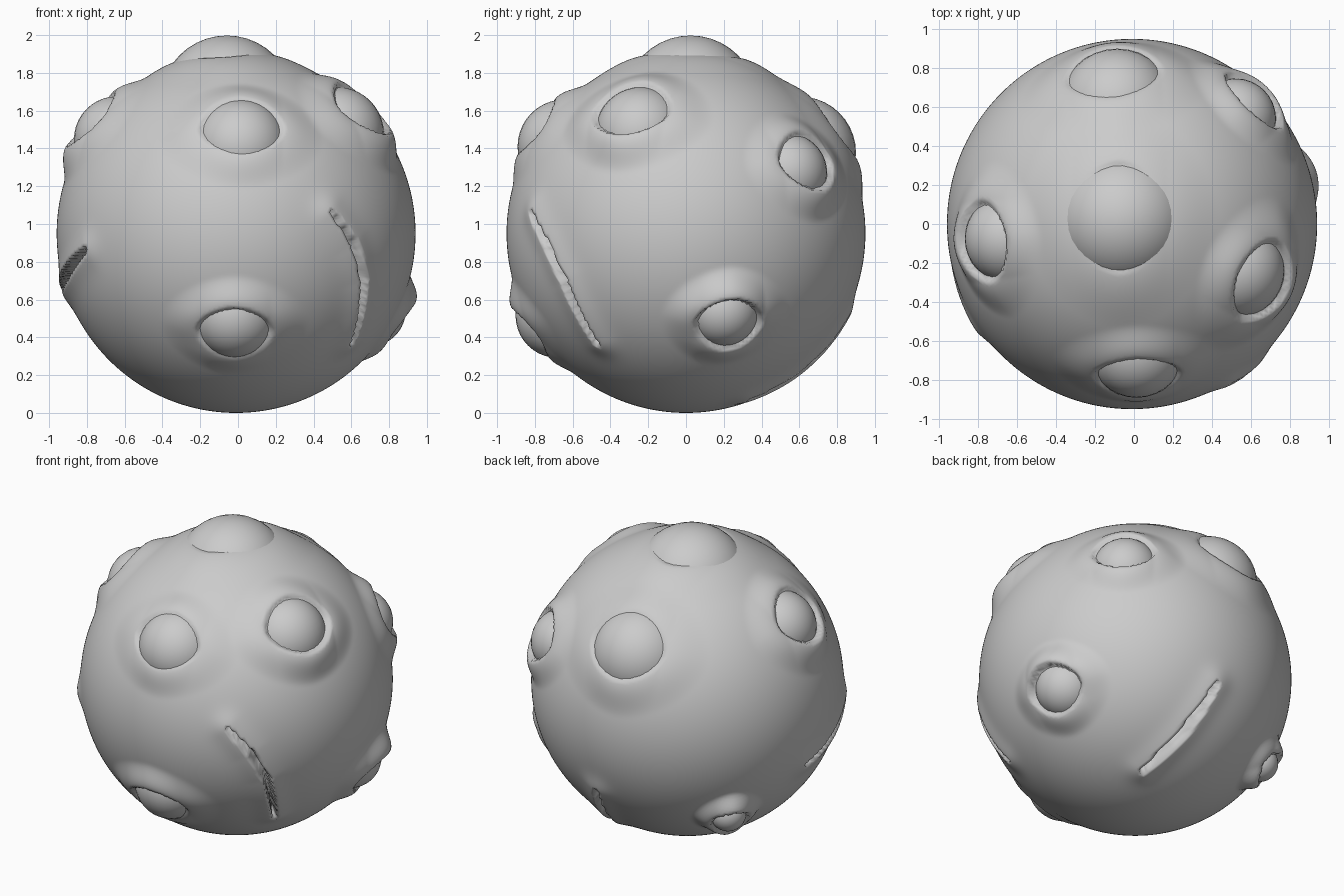
import bpy, bmesh, math
from mathutils import Vector

if "Cube" in bpy.data.objects:
    bpy.data.objects.remove(bpy.data.objects["Cube"])

C = Vector((-0.01, 0, 0.95))   # body centre
R = 0.95                       # body radius

# direction from body centre, half width, half height, tip distance, upper and lower lid height
EYES = [
    ((0.03, -0.81, 0.58), 0.21, 0.165, 1.04, 0.045, 0.035),    # front upper
    ((-0.01, -0.85, -0.545), 0.19, 0.15, 1.03, 0.055, 0.03),   # front lower
    ((-0.07, 0.035, 1.00), 0.24, 0.27, 1.05, 0.025, 0.02),     # crown
    ((0.68, -0.30, 0.67), 0.205, 0.175, 1.035, 0.05, 0.07),    # right front
    ((0.63, 0.64, 0.38), 0.18, 0.155, 1.03, 0.05, 0.06),       # right back
    ((-0.10, 0.79, 0.56), 0.235, 0.205, 1.04, 0.03, 0.04),     # back
    ((-0.76, -0.09, 0.60), 0.195, 0.175, 1.035, 0.045, 0.065), # left
    ((0.87, 0.24, -0.50), 0.17, 0.145, 1.03, 0.09, 0.05),      # right lower
    ((-0.66, 0.48, -0.60), 0.11, 0.105, 1.055, 0.08, 0.08),    # left lower back
]
# points along each slit, half width
SLITS = [
    ([(0.49, -0.79, 0.11), (0.60, -0.71, -0.05), (0.66, -0.63, -0.24), (0.655, -0.56, -0.42), (0.60, -0.46, -0.57)], 0.022),
    ([(-0.90, 0.04, -0.30), (-0.86, -0.28, -0.20), (-0.78, -0.52, -0.09)], 0.032),
    ([(0.22, 0.33, -0.85), (0.15, 0.62, -0.70), (0.07, 0.83, -0.42)], 0.030),
]


def smooth(a, b, x):
    t = min(1, max(0, (x - a) / (b - a)))
    return t * t * (3 - 2 * t)


def frame(d):
    """Tangent axes of an eye: sideways and upwards."""
    n = Vector(d).normalized()
    up = Vector((0, 1, 0)) if n.z > 0.9 else Vector((0, 0, 1))
    side = up.cross(n).normalized()
    return n, side, n.cross(side)


def slit_samples(pts, width):
    """Points along the slit, each with a width tapering to the ends."""
    dirs = [Vector(p).normalized() for p in pts]
    out = []
    for a, b in zip(dirs, dirs[1:]):
        out += [a.slerp(b, i / 16) for i in range(17)]
    last = len(out) - 1
    return [(q, width * (0.5 + 0.5 * math.sin(math.pi * i / last))) for i, q in enumerate(out)]


def ball_size(a, b, tip):
    m, h = max(a, b), tip - 0.925
    return (m * m + h * h) / (2 * h)


def finish(bm, name):
    me = bpy.data.meshes.new(name)
    bm.to_mesh(me)
    bm.free()
    for p in me.polygons:
        p.use_smooth = True
    ob = bpy.data.objects.new(name, me)
    bpy.context.collection.objects.link(ob)
    return ob


eyes = [(frame(e[0]), *e[1:]) for e in EYES]
slits = [slit_samples(p, w) for p, w in SLITS]

# body: ball with swollen eyelids hugging the eyeballs, and narrow slits
bm = bmesh.new()
bmesh.ops.create_icosphere(bm, subdivisions=7, radius=1)
for v in bm.verts:
    n = v.co.normalized()
    rad, socket, floor = R, 0, R
    for (d, side, up), a, b, tip, lid_up, lid_low in eyes:
        if n.dot(d) < 0.75:
            continue
        p = n * R
        u, w = p.dot(side) / a, p.dot(up) / b
        s = (abs(u) ** 1.8 + abs(w) ** 1.8) ** (1 / 1.8)
        lid = lid_low + (lid_up - lid_low) * smooth(-0.8, 0.8, w)
        rad += lid * (1 - 0.35 * min(1, u * u)) * (1 - smooth(1.1, 2.1, s))
        k = 1 - smooth(0.90, 1.06, s)
        if k > socket:
            # just below the eyeball surface along this direction
            r = ball_size(a, b, tip)
            c = d * (tip - r)
            t = n.dot(c)
            disc = r * r - c.length_squared + t * t
            if disc > 0:
                socket, floor = k, t + math.sqrt(disc) - 0.012
    rad += (floor - rad) * socket
    for pts in slits:
        if max(n.dot(pts[0][0]), n.dot(pts[-1][0])) < 0.6:
            continue
        q, w = min(pts, key=lambda e: (n - e[0]).length_squared)
        ds = (n - q).length * R
        rad += 0.025 * math.exp(-(ds / 0.09) ** 2)
        rad -= 0.11 * (1 - smooth(0.35 * w, 1.1 * w, ds))
    v.co = C + n * rad
finish(bm, "body")

# eyeballs
for i, ((d, side, up), a, b, tip, _, _) in enumerate(eyes):
    r = ball_size(a, b, tip)
    bm = bmesh.new()
    bmesh.ops.create_uvsphere(bm, u_segments=32, v_segments=20, radius=r)
    ob = finish(bm, f"eyeball_{i + 1}")
    ob.location = C + d * (tip - r)
